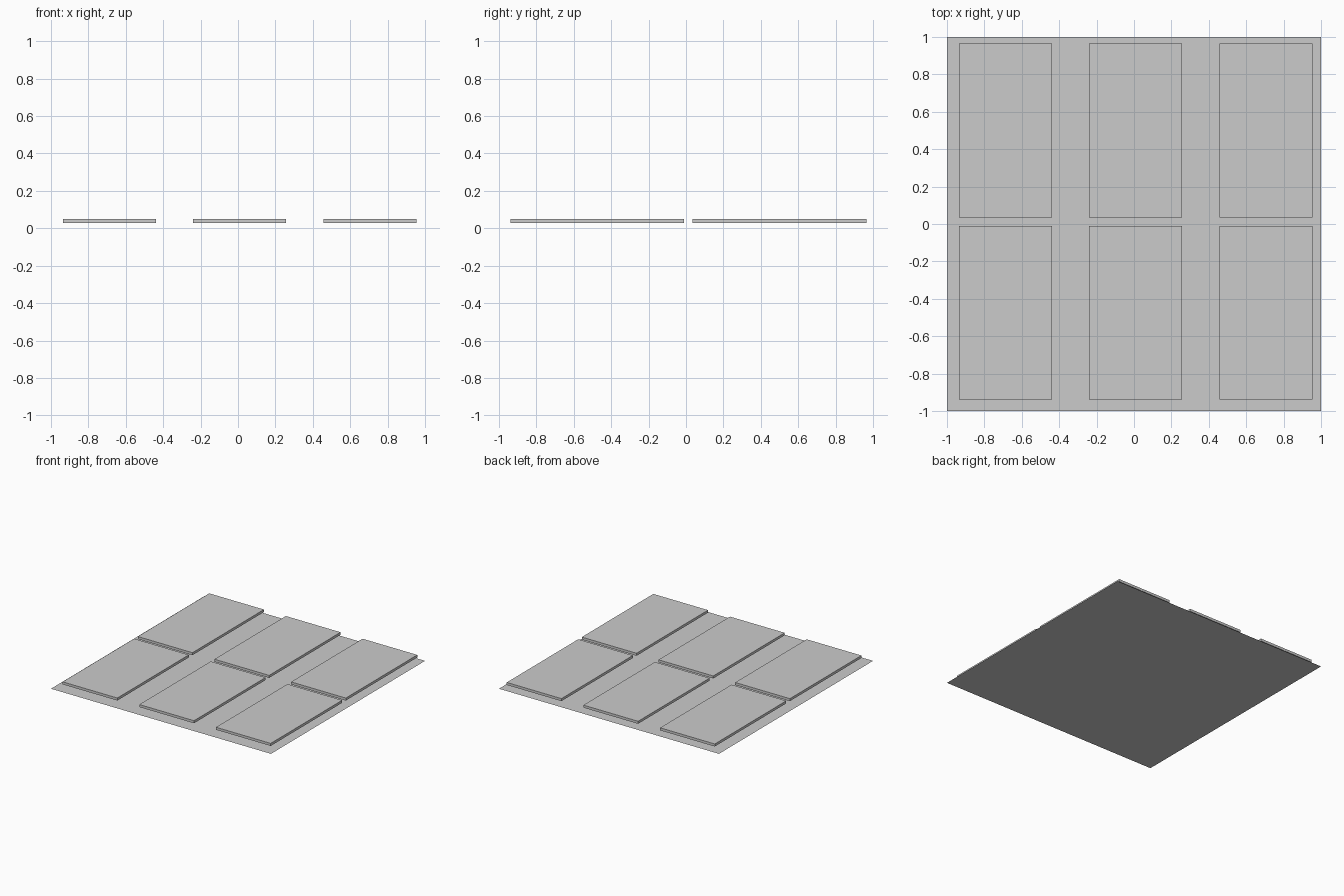
import bpy

if "Cube" in bpy.data.objects:
    bpy.data.objects.remove(bpy.data.objects["Cube"])

# Flat square base sheet
bpy.ops.mesh.primitive_plane_add(size=2, location=(0, 0, 0))
bpy.context.object.name = "base_sheet"


def add_panel(name, x, y):
    bpy.ops.mesh.primitive_cube_add(size=1, location=(x, y, 0.04))
    panel = bpy.context.object
    panel.name = name
    panel.scale = (0.497, 0.928, 0.021)
    bpy.ops.object.transform_apply(location=False, rotation=False, scale=True)


# Two rows of three thin panels hovering just above the sheet
for row, y in (("front", -0.475), ("back", 0.5)):
    for col, x in (("left", -0.688), ("middle", 0.009), ("right", 0.706)):
        add_panel(f"{row}_{col}_panel", x, y)
